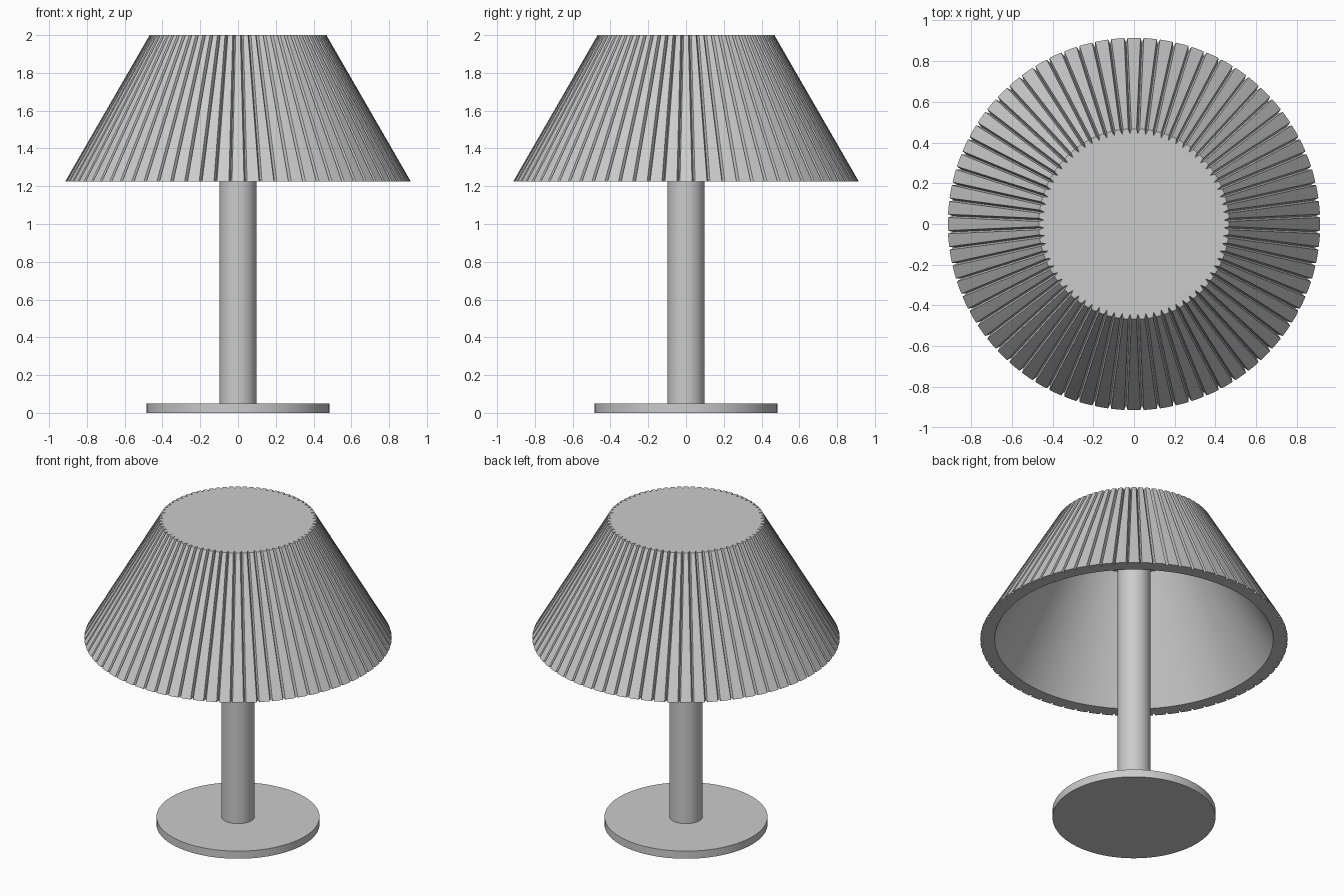
import bpy, bmesh, math

if "Cube" in bpy.data.objects:
    bpy.data.objects.remove(bpy.data.objects["Cube"])

SLATS = 72


def finish(name, bm, angle=30):
    bmesh.ops.recalc_face_normals(bm, faces=bm.faces)
    mesh = bpy.data.meshes.new(name)
    bm.to_mesh(mesh)
    bm.free()
    ob = bpy.data.objects.new(name, mesh)
    bpy.context.collection.objects.link(ob)
    bpy.ops.object.select_all(action='DESELECT')
    ob.select_set(True)
    bpy.context.view_layer.objects.active = ob
    bpy.ops.object.shade_smooth_by_angle(angle=math.radians(angle))
    return ob


def cylinder(name, radius, z0, z1, sides=96):
    bm = bmesh.new()
    bmesh.ops.create_cone(bm, cap_ends=True, segments=sides,
                          radius1=radius, radius2=radius, depth=z1 - z0)
    bmesh.ops.translate(bm, verts=bm.verts, vec=(0, 0, (z0 + z1) / 2))
    return finish(name, bm)


def ring(bm, radius, z, groove_width=0, depth=0):
    # Four points per slat: groove floor, slat edge, slat middle, slat edge
    step = 2 * math.pi / SLATS
    half = step / 2 - groove_width / 2 / radius if groove_width else step / 4
    verts = []
    for i in range(SLATS):
        a = i * step
        for da, r in ((-step / 2, radius - depth), (-half, radius),
                      (0, radius), (half, radius)):
            verts.append(bm.verts.new((r * math.cos(a + da), r * math.sin(a + da), z)))
    return verts


def bridge(bm, a, b):
    n = len(a)
    for i in range(n):
        j = (i + 1) % n
        bm.faces.new((a[i], a[j], b[j], b[i]))


# Base and stem
cylinder("base", 0.485, 0.0, 0.05)
cylinder("stem", 0.098, 0.04, 1.95, 64)

# Pleated shade, closed on top and hollow below
bm = bmesh.new()
outer_top = ring(bm, 0.468, 2.0, 0.016, 0.025)
outer_low = ring(bm, 0.915, 1.225, 0.016, 0.025)
inner_low = ring(bm, 0.829, 1.225)
inner_top = ring(bm, 0.425, 1.93)
bm.faces.new(outer_top)
bridge(bm, outer_top, outer_low)
bridge(bm, outer_low, inner_low)
bridge(bm, inner_low, inner_top)
bm.faces.new(inner_top)
finish("lamp_shade", bm)
